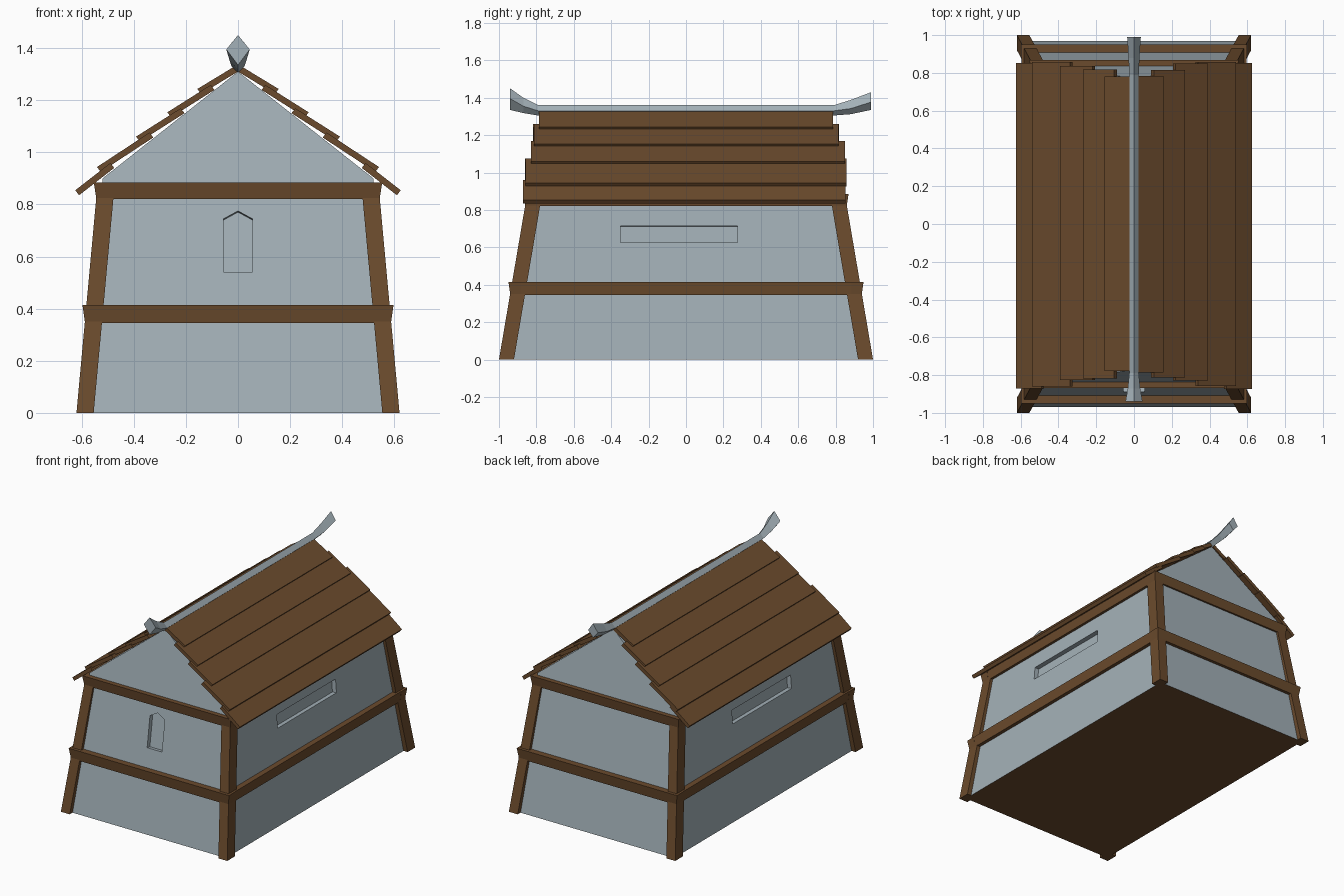
import bpy, bmesh, math, random
from mathutils import Vector

random.seed(4)
cube = bpy.data.objects.get("Cube")
if cube:
    bpy.data.objects.remove(cube, do_unlink=True)


def material(name, rgb):
    m = bpy.data.materials.new(name)
    m.use_nodes = True
    m.diffuse_color = (*rgb, 1)
    bsdf = next(n for n in m.node_tree.nodes if n.type == 'BSDF_PRINCIPLED')
    bsdf.inputs["Base Color"].default_value = (*rgb, 1)
    return m


GREY = material("pale grey plaster", (0.37, 0.44, 0.48))
BROWN = material("brown timber", (0.147, 0.07, 0.026))


def finish(name, bm, *mats):
    bmesh.ops.recalc_face_normals(bm, faces=bm.faces)
    me = bpy.data.meshes.new(name)
    bm.to_mesh(me)
    bm.free()
    for m in mats:
        me.materials.append(m)
    ob = bpy.data.objects.new(name, me)
    bpy.context.collection.objects.link(ob)
    return ob


def loft(name, rings, mat):
    """Skin a list of equal rings and cap both ends."""
    bm = bmesh.new()
    vs = [[bm.verts.new(p) for p in ring] for ring in rings]
    n = len(vs[0])
    for a, b in zip(vs, vs[1:]):
        for i in range(n):
            j = (i + 1) % n
            bm.faces.new((a[i], a[j], b[j], b[i]))
    bm.faces.new(vs[0])
    bm.faces.new(vs[-1])
    return finish(name, bm, mat)


def rect(x0, x1, y0, y1, z):
    return [(x0, y0, z), (x1, y0, z), (x1, y1, z), (x0, y1, z)]


# Leaning planes of the walls and of the timber frame
def wall_x(z): return 0.59 - 0.078 * z
def wall_y(z): return 0.97 - 0.15 * z
def frame_x(z): return 0.62 - 0.092 * z
def frame_y(z): return 1.0 - 0.17 * z


RIDGE, EAVE = 1.31, 0.9

# Plaster body with gables and a timber underside
bm = bmesh.new()
for z in (0, EAVE):
    for p in rect(-wall_x(z), wall_x(z), -wall_y(z), wall_y(z), z):
        bm.verts.new(p)
for s in (-1, 1):
    bm.verts.new((0, s * wall_y(RIDGE), RIDGE))
bmesh.ops.convex_hull(bm, input=bm.verts)
bmesh.ops.dissolve_limit(bm, angle_limit=0.02, verts=bm.verts, edges=bm.edges)
bm.normal_update()
bmesh.ops.recalc_face_normals(bm, faces=bm.faces)
for f in bm.faces:
    f.material_index = 1 if f.normal.z < -0.9 else 0
body = finish("plaster_walls", bm, GREY, BROWN)


# Shallow window recesses, cut square to the leaning walls
def recess(profile, place, outward, depth=0.03):
    outward = Vector(outward).normalized()
    pts = [Vector(place(u, z)) for u, z in profile]
    cutter = loft("window_cutter", [[p + outward * d for p in pts] for d in (-depth, 0.05)], GREY)
    cutter.hide_render = True
    mod = body.modifiers.new("recess", 'BOOLEAN')
    mod.operation, mod.solver, mod.object = 'DIFFERENCE', 'EXACT', cutter
    bpy.context.view_layer.objects.active = body
    bpy.ops.object.modifier_apply(modifier=mod.name)
    bpy.data.objects.remove(cutter, do_unlink=True)


arch = [(-0.055, 0.54), (0.055, 0.54), (0.055, 0.745), (0, 0.775), (-0.055, 0.745)]
recess(arch, lambda u, z: (u, -wall_y(z), z), (0, -1, 0.15))
slot = [(-0.35, 0.625), (0.275, 0.625), (0.275, 0.715), (-0.35, 0.715)]
for s in (-1, 1):
    recess(slot, lambda u, z: (s * wall_x(z), u, z), (s, 0, 0.078))

# Corner posts
for sx, side in ((-1, "right"), (1, "left")):
    for sy, end in ((-1, "front"), (1, "back")):
        rings = [rect(sx * frame_x(z), sx * (frame_x(z) - 0.066),
                      sy * frame_y(z), sy * (frame_y(z) - 0.08), z) for z in (0, 0.88)]
        loft(f"{end}_{side}_post", rings, BROWN)

# Horizontal beams, tipped slightly outward at the top
for level, z0, z1 in (("middle", 0.345, 0.415), ("top", 0.82, 0.885)):
    zm = (z0 + z1) / 2
    fx, fy = frame_x(zm), frame_y(zm)
    for s, end, side in ((-1, "front", "right"), (1, "back", "left")):
        loft(f"{level}_{end}_beam",
             [rect(-fx - o + 0.002, fx + o - 0.002, s * (fy + o), s * (fy - 0.05), z)
              for z, o in ((z0, 0.004), (z1, 0.014))], BROWN)
        loft(f"{level}_{side}_beam",
             [rect(s * (fx + o), s * (fx - 0.045), -fy - o + 0.002, fy + o - 0.002, z)
              for z, o in ((z0, 0.002), (z1, 0.01))], BROWN)

# Overlapping roof planks
pitch = math.atan(0.778)
breaks = [0, 0.11, 0.225, 0.345, 0.495, 0.61]
front_len = [0.785, 0.82, 0.835, 0.85, 0.865]
back_len = [0.79, 0.825, 0.84, 0.85, 0.86]
THICK = 0.024
for sx, side in ((-1, "right"), (1, "left")):
    for i in range(5):
        last = i == 4
        s0 = max(0, breaks[i] / math.cos(pitch) - 0.025)
        s1 = breaks[i + 1] / math.cos(pitch) + (0 if last else 0.025)
        lift = 0 if last else THICK * 0.8
        section = [(s0, 0), (s1, lift), (s1, lift + THICK), (s0, THICK)]
        rings = []
        for sy, lengths in ((-1, front_len), (1, back_len)):
            y = sy * (lengths[i] + random.uniform(-0.012, 0.012))
            rings.append([(sx * max(0, s * math.cos(pitch) + n * math.sin(pitch)), y,
                           RIDGE - s * math.sin(pitch) + n * math.cos(pitch))
                          for s, n in section])
        loft(f"{side}_roof_plank_{i + 1}", rings, BROWN)

# Ridge cap flaring into upturned diamond finials: y, bottom, middle, top, half width
stations = [(-0.94, 1.335, 1.395, 1.45, 0.045), (-0.87, 1.318, 1.355, 1.4, 0.033),
            (-0.79, 1.305, 1.33, 1.36, 0.025), (0.79, 1.305, 1.33, 1.36, 0.025),
            (0.88, 1.312, 1.342, 1.388, 0.029), (0.99, 1.335, 1.377, 1.43, 0.036)]
loft("ridge_cap", [[(0, y, lo), (w, y, mid), (0, y, hi), (-w, y, mid)]
                   for y, lo, mid, hi, w in stations], GREY)
